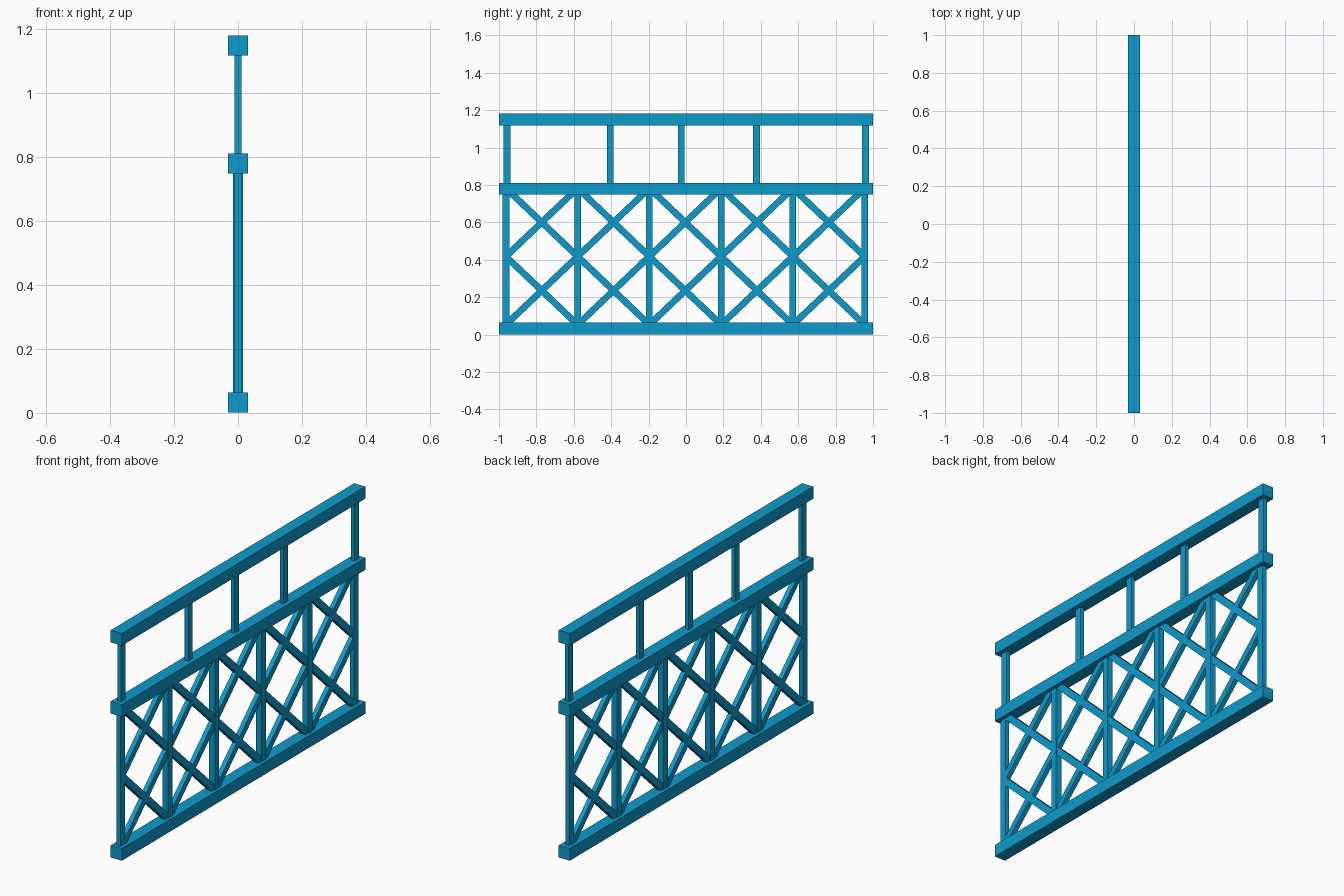
import bpy
from math import atan2, hypot

cube = bpy.data.objects.get("Cube")
if cube:
    bpy.data.objects.remove(cube, do_unlink=True)

# Blue paint
BLUE = (0.004, 0.33, 0.60, 1.0)
paint = bpy.data.materials.new("blue_paint")
paint.use_nodes = True
paint.diffuse_color = BLUE
paint.node_tree.nodes["Principled BSDF"].inputs["Base Color"].default_value = BLUE


def bar(name, y, z, size, tilt=0.0):
    """Box centred on x = 0, turned about x by tilt."""
    bpy.ops.mesh.primitive_cube_add(size=1, location=(0, y, z), rotation=(tilt, 0, 0))
    obj = bpy.context.object
    obj.name = name
    obj.scale = size
    bpy.ops.object.transform_apply(location=False, rotation=True, scale=True)
    obj.data.materials.append(paint)
    return obj


# Long rails
BOTTOM, MIDDLE, TOP = 0.032, 0.78, 1.15
for name, z in (("bottom_rail", BOTTOM), ("middle_rail", MIDDLE), ("hand_rail", TOP)):
    bar(name, 0, z, (0.064, 2, 0.063))

# Short posts under the hand rail
for y in (-0.957, -0.405, -0.025, 0.377, 0.96):
    bar("upper_post", y, (MIDDLE + TOP) / 2, (0.021, 0.036, TOP - MIDDLE))

# Lower posts, slimmer at both ends
BAYS, START, PITCH = 5, -0.963, 0.3836
for i in range(BAYS + 1):
    depth = 0.024 if i in (0, BAYS) else 0.032
    bar("lower_post", START + i * PITCH, (BOTTOM + MIDDLE) / 2,
        (depth, 0.036, MIDDLE - BOTTOM))

# Two crossed braces stacked in each bay
RISE = 0.365
for i in range(BAYS):
    y = START + (i + 0.5) * PITCH
    for z in (0.235, 0.60):
        for side in (-1, 1):
            bar("cross_brace", y, z, (0.024, hypot(PITCH, RISE) - 0.02, 0.035),
                side * atan2(RISE, PITCH))
